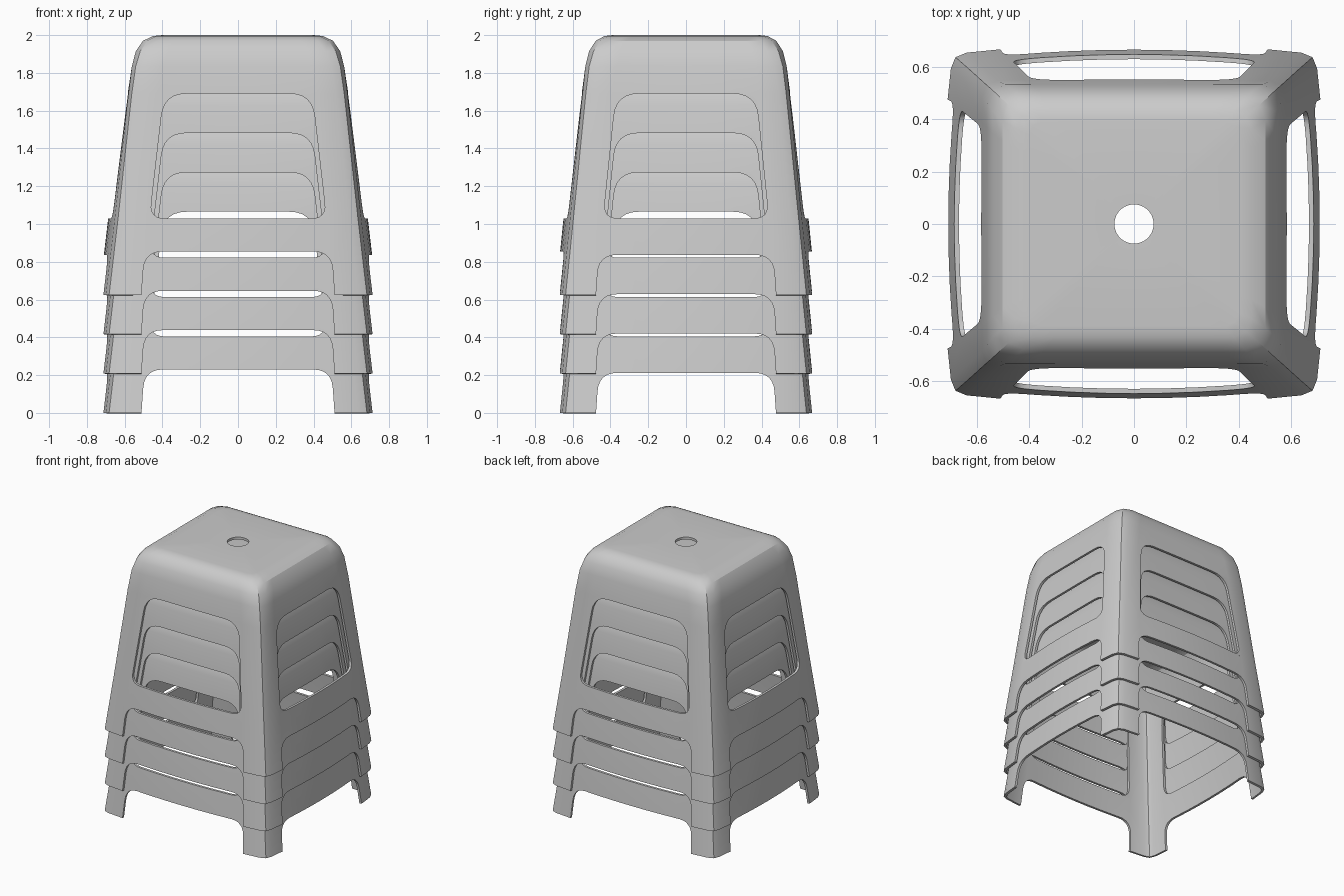
import bpy, bmesh
from math import sin, cos, pi, hypot
from mathutils import Vector

if "Cube" in bpy.data.objects:
    bpy.data.objects.remove(bpy.data.objects["Cube"])

STEP, COUNT, WALL = 0.2083, 4, 0.018


def ring(bm, hx, hy, z, r, bow):
    """Rounded rectangle with slightly bowed sides."""
    out = []
    for k in range(4):
        a, b = (hx, hy) if k % 2 == 0 else (hy, hx)
        pts = []
        for i in range(11):
            u = -1 + i / 5
            pts.append((a + bow * (1 - u * u), u * (b - r)))
        pts.append((a - r + r * cos(pi / 4), b - r + r * sin(pi / 4)))
        c, s = cos(k * pi / 2), sin(k * pi / 2)
        out += [bm.verts.new((x * c - y * s, x * s + y * c, z)) for x, y in pts]
    return out


def rounded(corners, steps=6):
    """Polygon from (x, z, radius) with curved corners."""
    pts, n = [], len(corners)
    for i, (x, z, r) in enumerate(corners):
        p = Vector((x, z))
        if r == 0:
            pts.append(p)
            continue
        a = p + (Vector(corners[i - 1][:2]) - p).normalized() * r
        b = p + (Vector(corners[(i + 1) % n][:2]) - p).normalized() * r
        for j in range(steps + 1):
            t = j / steps
            pts.append(a * (1 - t) ** 2 + p * 2 * t * (1 - t) + b * t * t)
    return pts


def cutter(name, corners, sideways):
    """Long prism cutting two opposite walls."""
    bm = bmesh.new()
    place = (lambda u, d, z: (d, u, z)) if sideways else (lambda u, d, z: (u, d, z))
    face = bm.faces.new([bm.verts.new(place(p.x, -1, p.y)) for p in rounded(corners)])
    ext = bmesh.ops.extrude_face_region(bm, geom=[face])
    bmesh.ops.translate(bm, vec=place(0, 2, 0),
                        verts=[v for v in ext["geom"] if isinstance(v, bmesh.types.BMVert)])
    bmesh.ops.recalc_face_normals(bm, faces=bm.faces)
    me = bpy.data.meshes.new(name)
    bm.to_mesh(me)
    bm.free()
    ob = bpy.data.objects.new(name, me)
    bpy.context.collection.objects.link(ob)
    ob.hide_render = True
    return ob


# Stool shell: walls, rounded shoulder, seat with centre hole
levels = [  # half x, half y, z, corner radius, bow
    (0.700, 0.655, 0.000, 0.06, 0.035),
    (0.653, 0.614, 0.400, 0.06, 0.035),
    (0.580, 0.548, 1.065, 0.06, 0.004),
    (0.562, 0.533, 1.210, 0.07, 0.0),
    (0.541, 0.513, 1.290, 0.08, 0.0),
    (0.503, 0.478, 1.345, 0.08, 0.0),
    (0.450, 0.432, 1.370, 0.07, 0.0),
    (0.400, 0.390, 1.375, 0.05, 0.0),
]
bm = bmesh.new()
rings = [ring(bm, *lv) for lv in levels]
hole = []
for v in rings[-1]:
    d = hypot(v.co.x, v.co.y)
    hole.append(bm.verts.new((v.co.x / d * 0.075, v.co.y / d * 0.075, 1.373)))
rings.append(hole)
for lo, hi in zip(rings, rings[1:]):
    n = len(lo)
    for i in range(n):
        j = (i + 1) % n
        bm.faces.new((lo[i], lo[j], hi[j], hi[i]))
mesh = bpy.data.meshes.new("stool_shell")
bm.to_mesh(mesh)
bm.free()
stool = bpy.data.objects.new("stool_1", mesh)
bpy.context.collection.objects.link(stool)
solid = stool.modifiers.new("wall", 'SOLIDIFY')
solid.thickness, solid.offset, solid.use_even_offset = WALL, -1, True

# Windows and leg arches on all four sides
cutters = []
for side, (wb, wt, foot, arch, top) in enumerate([(0.468, 0.392, 0.515, 0.495, 0.23),
                                                  (0.438, 0.370, 0.480, 0.462, 0.212)]):
    window = [(-wb, 0.405, 0.08), (wb, 0.405, 0.08), (wt, 1.065, 0.12), (-wt, 1.065, 0.12)]
    legs = [(-foot - 0.003, -0.1, 0), (foot + 0.003, -0.1, 0), (arch, top, 0.1), (-arch, top, 0.1)]
    cutters.append(cutter(f"window_cutter_{side}", window, side))
    cutters.append(cutter(f"arch_cutter_{side}", legs, side))
for c in cutters:
    m = stool.modifiers.new(c.name, 'BOOLEAN')
    m.operation, m.solver, m.object = 'DIFFERENCE', 'EXACT', c

# Bake the cuts, then drop the cutters
deps = bpy.context.evaluated_depsgraph_get()
baked = bpy.data.meshes.new_from_object(stool.evaluated_get(deps))
stool.modifiers.clear()
stool.data = baked
for c in cutters:
    bpy.data.objects.remove(c)
bpy.context.view_layer.objects.active = stool
stool.select_set(True)
bpy.ops.object.shade_smooth_by_angle(angle=pi / 6)

# Stack of nested copies
for i in range(1, COUNT):
    copy = stool.copy()
    copy.name = f"stool_{i + 1}"
    copy.location.z = i * STEP
    bpy.context.collection.objects.link(copy)
